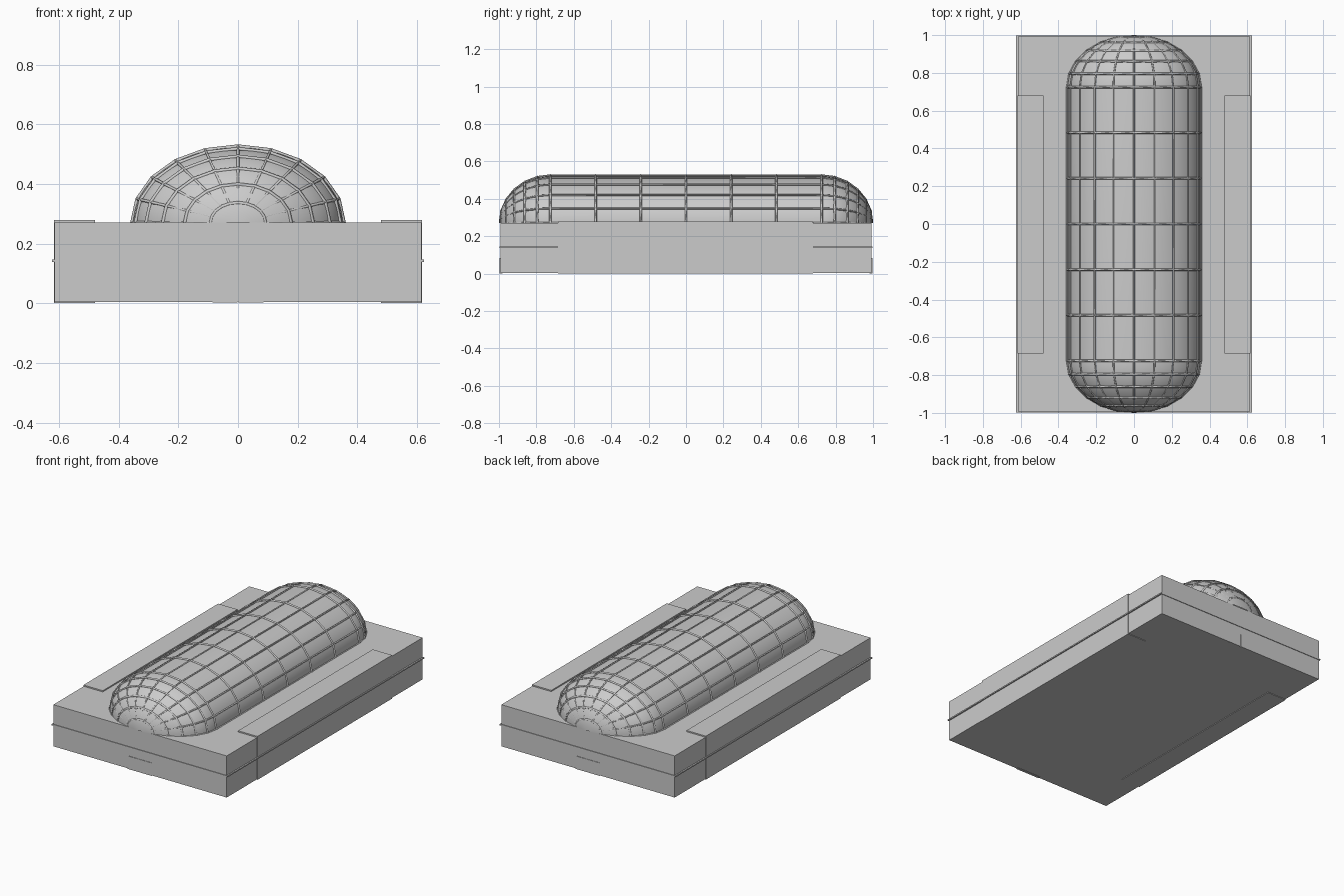
import bpy, bmesh
from math import sin, cos, pi, radians

if "Cube" in bpy.data.objects:
    bpy.data.objects.remove(bpy.data.objects["Cube"])

BASE_Z = 0.27      # roof level where the vault springs
STRAIGHT = 0.725   # half length of the straight part of the vault


def box(name, x0, x1, y0, y1, z0, z1):
    bm = bmesh.new()
    bmesh.ops.create_cube(bm, size=1)
    for v in bm.verts:
        v.co = ((x0 + x1) / 2 + v.co.x * (x1 - x0),
                (y0 + y1) / 2 + v.co.y * (y1 - y0),
                (z0 + z1) / 2 + v.co.z * (z1 - z0))
    me = bpy.data.meshes.new(name)
    bm.to_mesh(me)
    bm.free()
    ob = bpy.data.objects.new(name, me)
    bpy.context.collection.objects.link(ob)
    return ob


def vault_point(lat, lon, rx, rz, ry):
    """lat: angle along the end cap (signed), lon: 0..pi across the vault."""
    side = (lat > 0) - (lat < 0)
    return (rx * cos(lat) * cos(lon),
            side * STRAIGHT + ry * sin(lat),
            BASE_Z + rz * cos(lat) * sin(lon))


# main block, belt course and side wings
box("main_block", -0.615, 0.615, -0.993, 0.993, 0.004, 0.271)
box("belt_course", -0.624, 0.624, -0.997, 0.997, 0.138, 0.146)
for s, side in ((-1, "left"), (1, "right")):
    a, b = sorted((s * 0.48, s * 0.617))
    box(side + "_wing", a, b, -0.685, 0.68, 0.0, 0.279)

# double doors at both ends
for s, end in ((-1, "front"), (1, "back")):
    a, b = sorted((s * 0.98, s * 0.996))
    box(end + "_door_left", -0.086, -0.002, a, b, 0.002, 0.085)
    box(end + "_door_right", 0.002, 0.086, a, b, 0.002, 0.085)

# glass vault: half capsule skin
NLON, NLAT = 40, 12
EPS = 1e-6
lats = [-pi / 2 + pi / 2 * i / NLAT for i in range(NLAT)] + [-EPS]
lats += [-l for l in reversed(lats)]
bm = bmesh.new()
rows = [[bm.verts.new(vault_point(l, pi * j / NLON, 0.351, 0.252, 0.275))
         for j in range(NLON + 1)] for l in lats]
for r0, r1 in zip(rows, rows[1:]):
    for j in range(NLON):
        bm.faces.new((r0[j], r0[j + 1], r1[j + 1], r1[j]))
bmesh.ops.remove_doubles(bm, verts=bm.verts, dist=1e-4)
bmesh.ops.recalc_face_normals(bm, faces=bm.faces)
for f in bm.faces:
    f.smooth = True
if sum(f.normal.z for f in bm.faces) < 0:
    bmesh.ops.reverse_faces(bm, faces=bm.faces)
me = bpy.data.meshes.new("glass_vault")
bm.to_mesh(me)
bm.free()
bpy.context.collection.objects.link(bpy.data.objects.new("glass_vault", me))


# glazing bars: arches across and ribs along the vault
def bars(name, paths, depth):
    cu = bpy.data.curves.new(name, "CURVE")
    cu.dimensions = "3D"
    cu.bevel_depth = depth
    cu.bevel_resolution = 0
    cu.use_fill_caps = True
    for path in paths:
        sp = cu.splines.new("POLY")
        sp.points.add(len(path) - 1)
        for p, co in zip(sp.points, path):
            p.co = (*co, 1)
    ob = bpy.data.objects.new(name, cu)
    bpy.context.collection.objects.link(ob)


R = (0.355, 0.256, 0.272)
lons = [pi * j / 10 for j in range(11)]
arches = []
for i in range(7):
    y = -STRAIGHT + 2 * STRAIGHT * i / 6
    arches.append([(R[0] * cos(a), y, BASE_Z + R[1] * sin(a)) for a in lons])
cap = [radians(15 * i) for i in range(1, 6)]
for l in cap:
    for s in (-1, 1):
        arches.append([vault_point(s * l, a, *R) for a in lons])
bars("vault_arches", arches, 0.0065)

rib_lats = [-l for l in reversed(cap)] + [-EPS, EPS] + cap
bars("vault_ribs", [[vault_point(l, a, *R) for l in rib_lats] for a in lons], 0.005)
